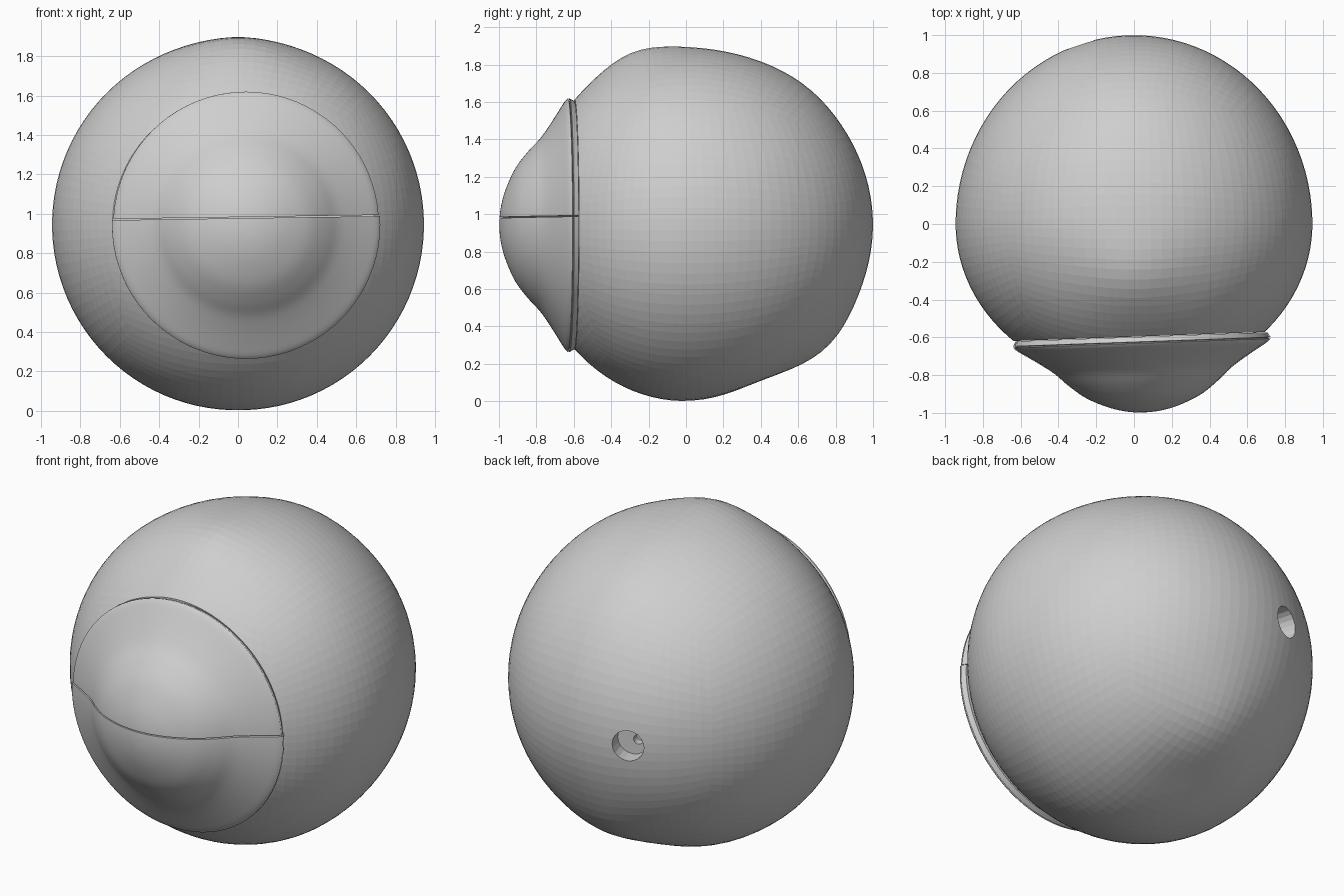
import bpy, bmesh, math
from mathutils import Vector, Matrix

default = bpy.data.objects.get("Cube")
if default:
    bpy.data.objects.remove(default, do_unlink=True)

GREY = (0.62, 0.62, 0.62, 1.0)
grey = bpy.data.materials.new("plain grey")
grey.use_nodes = True
grey.diffuse_color = GREY
grey.node_tree.nodes["Principled BSDF"].inputs["Base Color"].default_value = GREY

CENTRE = Vector((0, 0, 0.945))
TILT = 0.036
FRONT_AXIS = Vector((math.sin(TILT), -math.cos(TILT), 0))
RIM_CENTRE = Vector((0.04, -0.595, 0.945))


def make_object(name, bm):
    bmesh.ops.recalc_face_normals(bm, faces=bm.faces)
    mesh = bpy.data.meshes.new(name)
    bm.to_mesh(mesh)
    bm.free()
    mesh.materials.append(grey)
    obj = bpy.data.objects.new(name, mesh)
    bpy.context.collection.objects.link(obj)
    return obj


def select_only(obj):
    bpy.ops.object.select_all(action='DESELECT')
    obj.select_set(True)
    bpy.context.view_layer.objects.active = obj


def cut_and_cap(bm, point, normal):
    """Remove everything on the normal's side and close the opening."""
    geom = bm.verts[:] + bm.edges[:] + bm.faces[:]
    cut = bmesh.ops.bisect_plane(bm, geom=geom, plane_co=point,
                                 plane_no=normal, clear_outer=True)["geom_cut"]
    edges = [e for e in cut if isinstance(e, bmesh.types.BMEdge) and e.is_boundary]
    bmesh.ops.edgeloop_fill(bm, edges=edges)


def smooth_path(points, steps=4):
    """Catmull-Rom curve through the points."""
    pts = [Vector(p) for p in points]
    pts = [pts[0]] + pts + [pts[-1]]
    path = []
    for a, b, c, d in zip(pts, pts[1:], pts[2:], pts[3:]):
        for i in range(steps):
            t = i / steps
            path.append(0.5 * (2 * b + (c - a) * t + (2 * a - 5 * b + 4 * c - d) * t ** 2
                               + (3 * b - a - 3 * c + d) * t ** 3))
    return path + [pts[-1]]


# Globe: rounded cube grid, shorter in front, with slight irregular swellings
SWELLINGS = [((0, -0.33, 0.94), 0.03, 0.25),
             ((0, 0.4, -0.92), -0.03, 0.25),
             ((0, 0.75, -0.66), 0.025, 0.25),
             ((0, 0.62, 0.78), 0.012, 0.3)]


def globe_point(v):
    d = Vector([math.tan(c * math.pi / 4) for c in v]).normalized()
    swell = sum(amount * math.exp(-(d - Vector(at)).length_squared / width ** 2)
                for at, amount, width in SWELLINGS)
    depth = 1.0 if d.y > 0 else 0.84
    return CENTRE + Vector((d.x * 0.945, d.y * depth, d.z * 0.945)) + d * swell


bm = bmesh.new()
bmesh.ops.create_cube(bm, size=2)
bmesh.ops.subdivide_edges(bm, edges=bm.edges, cuts=24, use_grid_fill=True)
for v in bm.verts:
    v.co = globe_point(v.co)
cut_and_cap(bm, RIM_CENTRE, FRONT_AXIS)
globe = make_object("globe", bm)

# Round socket in the back, with a small bore in its floor
socket_axis = Vector((-0.28, 0.93, 0)).normalized()
socket_mouth = CENTRE + Vector((-0.28, 0.945, 0))
socket_turn = socket_axis.to_track_quat('Z', 'Y').to_matrix().to_4x4()
for radius, depth, shift in ((0.09, 0.09, 0), (0.028, 0.15, -0.03)):
    bm = bmesh.new()
    place = (Matrix.Translation(socket_mouth + Vector((shift, 0, 0)))
             @ socket_turn @ Matrix.Translation((0, 0, 0.15 - depth)))
    bmesh.ops.create_cone(bm, cap_ends=True, segments=20, radius1=radius,
                          radius2=radius, depth=0.3, matrix=place)
    cutter = make_object("socket_cutter", bm)
    cutter.hide_render = True
    select_only(globe)
    mod = globe.modifiers.new("socket", 'BOOLEAN')
    mod.operation = 'DIFFERENCE'
    mod.solver = 'EXACT'
    mod.object = cutter
    bpy.ops.object.modifier_apply(modifier=mod.name)
    bpy.data.objects.remove(cutter, do_unlink=True)

# Front dome profile: distance from the axis, distance forward of the rim
RIM = [(0, 0.002), (0.66, 0.002), (0.675, 0.028), (0.662, 0.031)]
DOME = [(0.675, 0.036), (0.655, 0.055), (0.6, 0.09), (0.53, 0.135), (0.46, 0.185),
        (0.39, 0.25), (0.3, 0.318), (0.18, 0.372), (0.08, 0.397), (0, 0.403)]


def dome_solid(scale):
    bm = bmesh.new()
    path = [Vector(p) for p in RIM] + smooth_path(DOME)
    verts = [bm.verts.new((p.x * scale, -p.y, 0)) for p in path]
    edges = [bm.edges.new(pair) for pair in zip(verts, verts[1:])]
    bmesh.ops.spin(bm, geom=verts + edges, cent=(0, 0, 0), axis=(0, 1, 0),
                   angle=math.tau, steps=80, use_merge=True)
    bmesh.ops.remove_doubles(bm, verts=bm.verts, dist=0.0005)
    bm.transform(Matrix.Translation(RIM_CENTRE) @ Matrix.Rotation(TILT, 4, 'Z'))
    return bm


# Dome split into two halves by a slightly sloping seam
seam_up = Vector((-0.015, 0, 1)).normalized()
for name, side, scale in (("upper_dome", 1, 1.0), ("lower_dome", -1, 1.01)):
    bm = dome_solid(scale)
    cut_and_cap(bm, Vector((0, 0, 0.98 + side * 0.003)), seam_up * -side)
    half = make_object(name, bm)
    select_only(half)
    bpy.ops.object.shade_smooth_by_angle(angle=math.radians(30))
